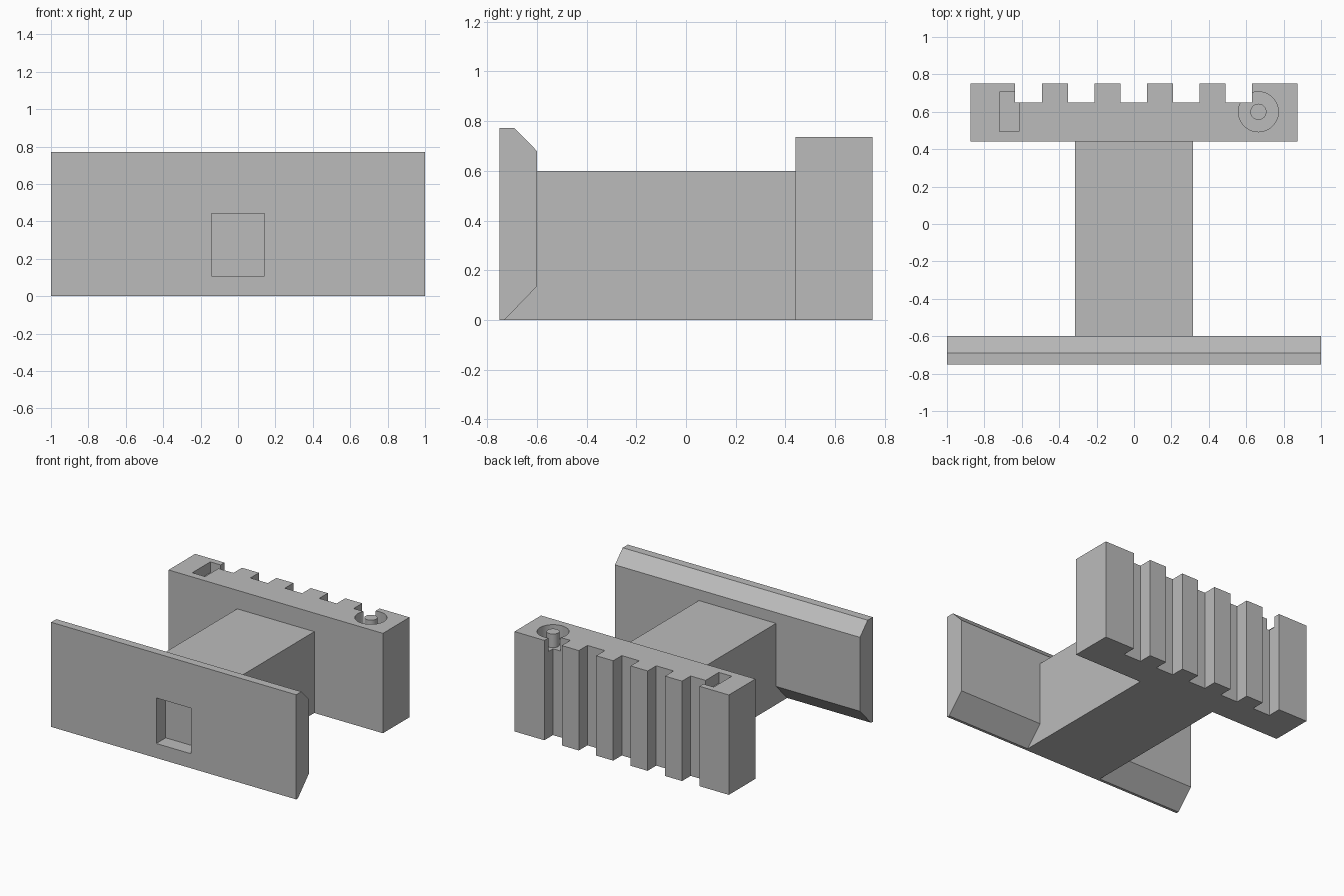
import bpy, bmesh
from mathutils import Vector

if "Cube" in bpy.data.objects:
    bpy.data.objects.remove(bpy.data.objects["Cube"])

grey = bpy.data.materials.new("plain grey")
grey.diffuse_color = (0.5, 0.5, 0.5, 1)
grey.use_nodes = True
grey.node_tree.nodes["Principled BSDF"].inputs["Base Color"].default_value = grey.diffuse_color


def prism(name, points, offset):
    """Extrude a flat outline along an offset vector."""
    bm = bmesh.new()
    face = bm.faces.new([bm.verts.new(p) for p in points])
    new = bmesh.ops.extrude_face_region(bm, geom=[face])["geom"]
    bmesh.ops.translate(bm, vec=Vector(offset),
                        verts=[v for v in new if isinstance(v, bmesh.types.BMVert)])
    bmesh.ops.recalc_face_normals(bm, faces=bm.faces)
    mesh = bpy.data.meshes.new(name)
    bm.to_mesh(mesh)
    bm.free()
    mesh.materials.append(grey)
    obj = bpy.data.objects.new(name, mesh)
    bpy.context.collection.objects.link(obj)
    return obj


def box(name, x0, x1, y0, y1, z0, z1):
    return prism(name, [(x0, y0, z0), (x1, y0, z0), (x1, y1, z0), (x0, y1, z0)],
                 (0, 0, z1 - z0))


def cylinder(name, x, y, z0, z1, radius):
    bpy.ops.mesh.primitive_cylinder_add(vertices=48, radius=radius, depth=z1 - z0,
                                        location=(x, y, (z0 + z1) / 2))
    obj = bpy.context.object
    obj.name = name
    obj.data.materials.append(grey)
    bpy.ops.object.shade_smooth_by_angle()
    return obj


def cut(target, cutter):
    mod = target.modifiers.new("cut", "BOOLEAN")
    mod.operation, mod.solver, mod.object = "DIFFERENCE", "EXACT", cutter
    cutter.hide_render = True
    cutter.hide_set(True)


# Front plate with chamfered rear edges and a square pocket
profile = [(-0.75, 0), (-0.73, 0), (-0.6, 0.135), (-0.6, 0.68), (-0.69, 0.772), (-0.75, 0.772)]
plate = prism("front_plate", [(-1, y, z) for y, z in profile], (2, 0, 0))
cut(plate, box("front_pocket_cutter", -0.142, 0.142, -0.8, -0.64, 0.107, 0.443))

# Central web, filling the lower chamfer of the plate
profile = [(-0.73, 0), (0.44, 0), (0.44, 0.6), (-0.6, 0.6), (-0.6, 0.135)]
prism("central_web", [(-0.315, y, z) for y, z in profile], (0.63, 0, 0))

# Toothed rear block: outline with five vertical grooves
TOP = 0.737
outline = [(-0.875, 0.44), (0.875, 0.44), (0.875, 0.75)]
for i in reversed(range(5)):
    x0 = -0.635 + 0.281 * i
    x1 = x0 + 0.142
    outline += [(x1, 0.75), (x1, 0.65), (x0, 0.65), (x0, 0.75)]
outline.append((-0.875, 0.75))
block = prism("rear_block", [(x, y, 0) for x, y in outline], (0, 0, TOP))

# Slot and round recess in the top of the block
cut(block, box("slot_cutter", -0.72, -0.615, 0.495, 0.705, TOP - 0.08, TOP + 0.1))
cut(block, cylinder("recess_cutter", 0.665, 0.6, TOP - 0.1, TOP + 0.1, 0.107))

# Pin standing in the round recess
cylinder("recess_pin", 0.665, 0.6, TOP - 0.11, TOP, 0.043)
